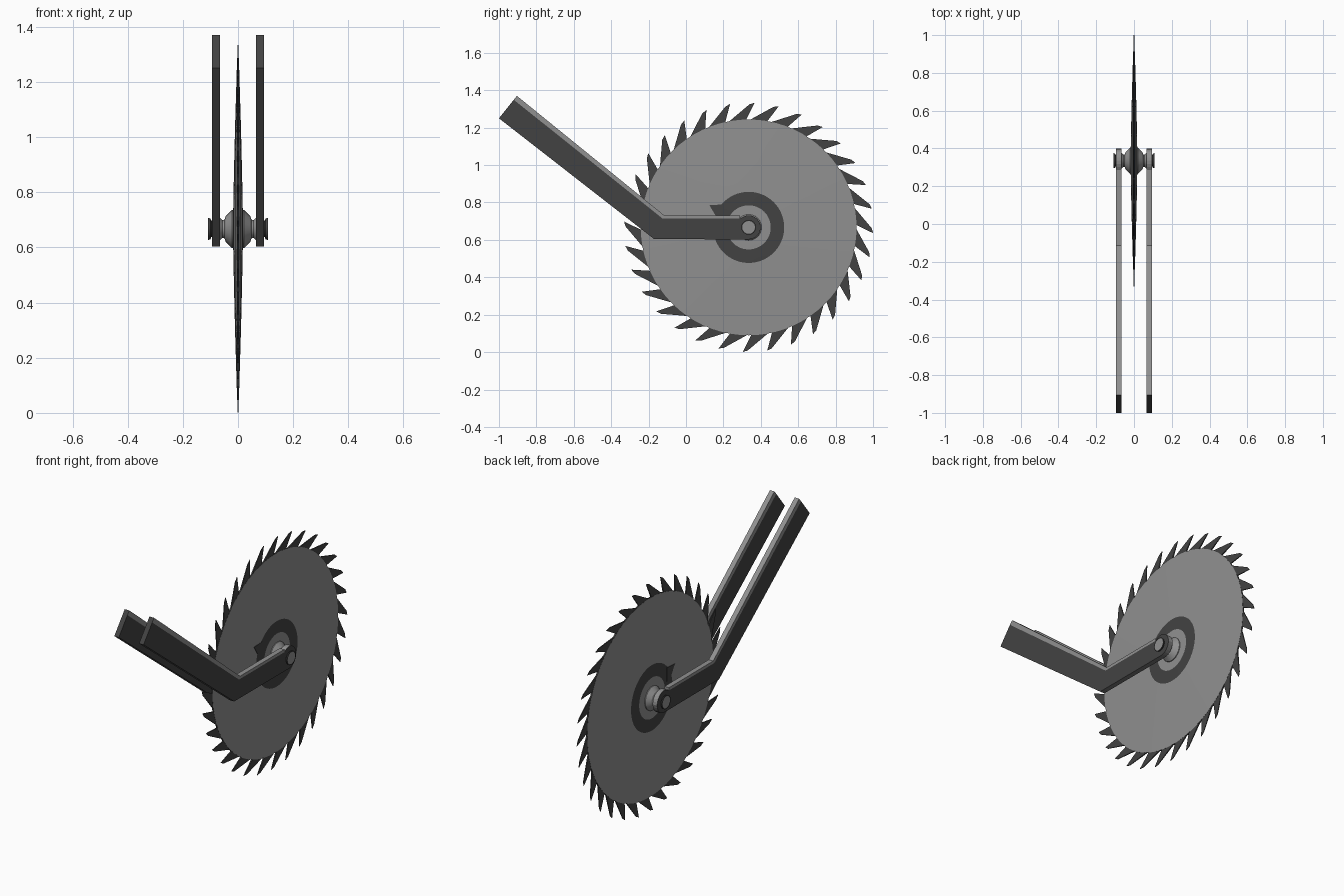
import bpy, bmesh, math
from mathutils import Vector

if "Cube" in bpy.data.objects:
    bpy.data.objects.remove(bpy.data.objects["Cube"])

CY, CZ = 0.335, 0.667      # axle position


def material(name, v):
    m = bpy.data.materials.new(name)
    m.diffuse_color = (v, v, v, 1)
    m.use_nodes = True
    m.node_tree.nodes["Principled BSDF"].inputs["Base Color"].default_value = m.diffuse_color
    return m


STEEL = material("steel grey", 0.28)
DARK = material("dark iron", 0.055)
MID = material("worn grey", 0.17)


def finish(name, bm, mats, rule=None, smooth=False):
    bmesh.ops.remove_doubles(bm, verts=bm.verts, dist=1e-5)
    bmesh.ops.recalc_face_normals(bm, faces=bm.faces)
    bm.normal_update()
    if rule:
        for f in bm.faces:
            f.material_index = rule(f)
    me = bpy.data.meshes.new(name)
    bm.to_mesh(me)
    bm.free()
    ob = bpy.data.objects.new(name, me)
    bpy.context.collection.objects.link(ob)
    for m in mats:
        me.materials.append(m)
    if smooth:
        bpy.ops.object.select_all(action='DESELECT')
        ob.select_set(True)
        bpy.context.view_layer.objects.active = ob
        bpy.ops.object.shade_smooth_by_angle(angle=math.radians(25))
    return ob


def lathe(name, profile, segs, mats, rule=None, smooth=True):
    """Spin an (x, radius) profile around the axle."""
    bm = bmesh.new()
    rings = []
    for x, r in profile:
        rings.append([bm.verts.new((x, CY + r * math.cos(2 * math.pi * i / segs),
                                    CZ + r * math.sin(2 * math.pi * i / segs)))
                      for i in range(segs)])
    for a, b in zip(rings, rings[1:]):
        for i in range(segs):
            j = (i + 1) % segs
            bm.faces.new((a[i], a[j], b[j], b[i]))
    bm.faces.new(rings[0])
    bm.faces.new(rings[-1])
    return finish(name, bm, mats, rule, smooth)


def prism(name, pts, x0, x1, mats, rule=None):
    """Extrude a (y, z) outline along x."""
    bm = bmesh.new()
    a = [bm.verts.new((x0, y, z)) for y, z in pts]
    b = [bm.verts.new((x1, y, z)) for y, z in pts]
    bm.faces.new(a)
    bm.faces.new(b)
    for i in range(len(pts)):
        j = (i + 1) % len(pts)
        bm.faces.new((a[i], a[j], b[j], b[i]))
    return finish(name, bm, mats, rule)


def radius(f):
    c = f.calc_center_median()
    return math.hypot(c.y - CY, c.z - CZ)


# blade disc: lens section, with a dark painted ring round the hub
half = [(0.018, 0.03), (0.0165, 0.118), (0.015, 0.19), (0.011, 0.36), (0.0045, 0.577)]
lathe("blade_disc", half + [(-x, r) for x, r in reversed(half)], 72, [STEEL, DARK],
      lambda f: int(0.12 < radius(f) < 0.19 or radius(f) > 0.57))

# 32 raked teeth, thinning towards the tips
bm = bmesh.new()
for k in range(32):
    tip = math.radians(87.3 + 11.25 * k)
    sides = []
    for s in (1, -1):
        vs = []
        for off, r, t in ((0, 0.667, 0.0015), (2.3, 0.658, 0.0015),
                          (13.8, 0.572, 0.004), (4.2, 0.572, 0.004)):
            a = tip + math.radians(off)
            vs.append(bm.verts.new((s * t, CY + r * math.cos(a), CZ + r * math.sin(a))))
        bm.faces.new(vs)
        sides.append(vs)
    for i in range(4):
        j = (i + 1) % 4
        bm.faces.new((sides[0][i], sides[0][j], sides[1][j], sides[1][i]))
finish("blade_teeth", bm, [DARK])

# arm outline with rounded axle end, and the bright strip along its top
arc = [(CY + 0.064 * math.cos(math.radians(a)), CZ + 0.064 * math.sin(math.radians(a)))
       for a in range(-90, 121, 15)]
arm = [(-0.921, 1.349), (-1.0, 1.25), (-0.17, 0.604)] + arc + [(0.29, 0.714), (-0.125, 0.714)]
strip = [(-0.125, 0.714), (0.29, 0.714), (0.29, 0.73), (-0.115, 0.73),
         (-0.904, 1.37), (-0.921, 1.349)]


def arm_rule(f):
    n = f.normal
    if abs(n.x) > 0.5 or n.y < -0.7:
        return 0
    return 1 if n.z > 0 else 2


for s, side in ((1, "right"), (-1, "left")):
    prism(side + "_arm", arm, s * 0.065, s * 0.094, [DARK, STEEL, MID], arm_rule)
    prism(side + "_arm_top_strip", strip, s * 0.065, s * 0.094, [STEEL, DARK],
          lambda f: int(f.normal.y < -0.7))
    # hub cone, spacer and bolt head
    lathe(side + "_hub", [(s * 0.004, 0.07), (s * 0.022, 0.069), (s * 0.045, 0.046),
                          (s * 0.049, 0.034), (s * 0.056, 0.032), (s * 0.066, 0.042)],
          24, [STEEL, MID], lambda f: int(radius(f) < 0.01 and abs(f.calc_center_median().x) > 0.05))
    lathe(side + "_bolt", [(s * 0.09, 0.03), (s * 0.097, 0.03), (s * 0.1, 0.038),
                           (s * 0.108, 0.04), (s * 0.108, 0.034)], 16, [STEEL, DARK],
          lambda f: int(abs(f.normal.x) < 0.9 or len(f.verts) == 4))
    # chipped paint patch at the edge of the dark ring
    prism(side + "_ring_patch", [(0.125, 0.785), (0.2, 0.79), (0.2, 0.71), (0.155, 0.735)],
          s * 0.012, s * 0.0165, [DARK])
